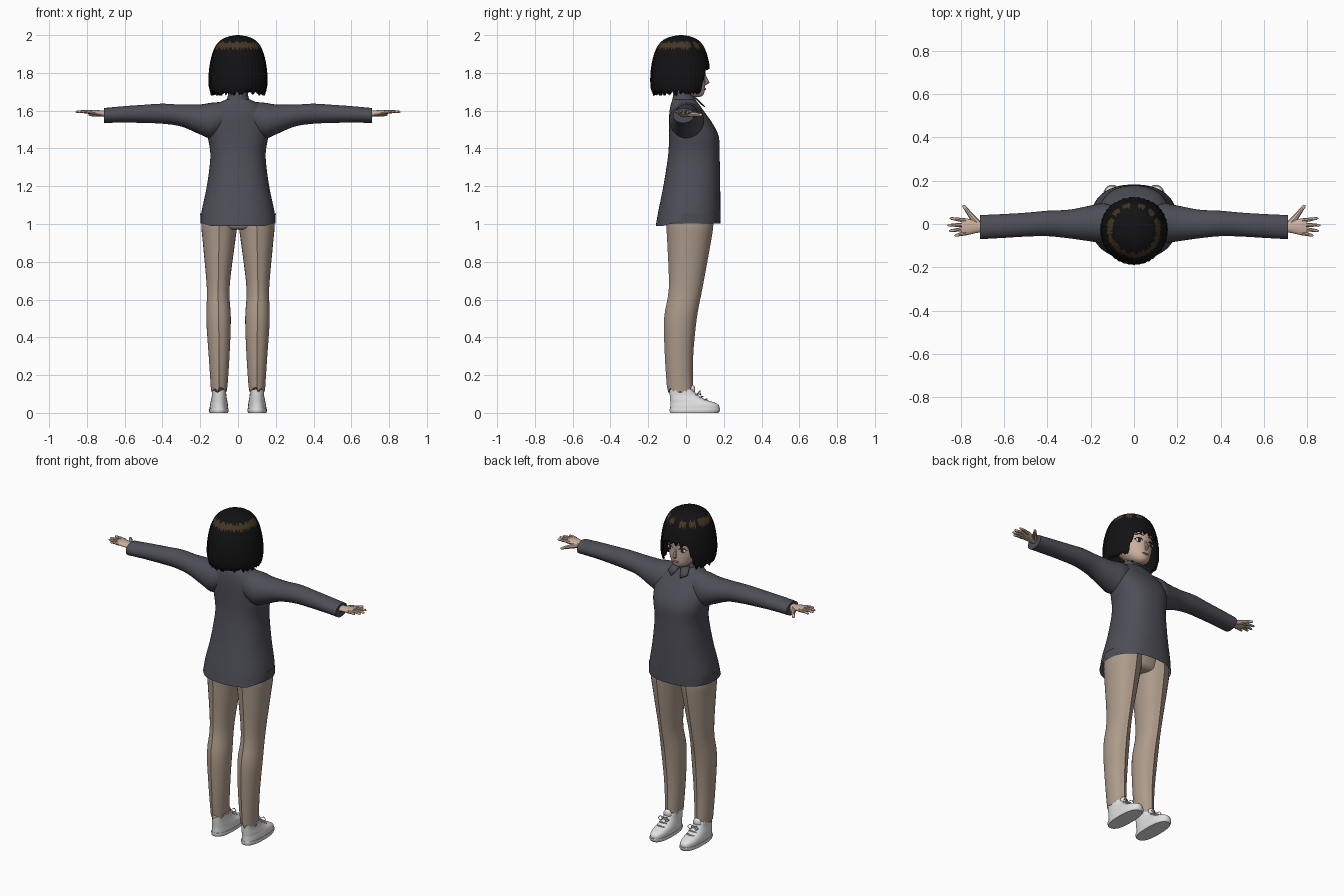
import bpy, bmesh, math, random
from mathutils import Vector

random.seed(4)
if "Cube" in bpy.data.objects:
    bpy.data.objects.remove(bpy.data.objects["Cube"], do_unlink=True)
parts = []


def material(name, r, g, b):
    m = bpy.data.materials.new(name)
    m.use_nodes = True
    m.diffuse_color = (r, g, b, 1)
    bsdf = next(n for n in m.node_tree.nodes if n.type == 'BSDF_PRINCIPLED')
    bsdf.inputs["Base Color"].default_value = (r, g, b, 1)
    bsdf.inputs["Roughness"].default_value = 0.8
    return m


BLACK = material("hair black", .006, .006, .007)
BROWN = material("hair highlight brown", .06, .037, .016)
SLATE = material("jacket slate", .075, .075, .095)
BEIGE = material("trouser beige", .42, .33, .26)
SKIN = material("skin", .60, .43, .34)
WHITE = material("shoe white", .76, .76, .76)
DARK = material("eye dark", .03, .02, .018)
LIP = material("lip pink", .45, .20, .17)


def finish(name, bm, mats, mirror=False, thick=0):
    bmesh.ops.recalc_face_normals(bm, faces=bm.faces)
    me = bpy.data.meshes.new(name)
    bm.to_mesh(me)
    bm.free()
    ob = bpy.data.objects.new(name, me)
    bpy.context.collection.objects.link(ob)
    for m in mats:
        me.materials.append(m)
    if thick:
        ob.modifiers.new("thickness", 'SOLIDIFY').thickness = thick
    if mirror:
        ob.modifiers.new("mirror", 'MIRROR').use_mirror_merge = False
    parts.append(ob)
    return ob


def smooth(rows, steps):
    """Catmull-Rom interpolation of the section rows."""
    out = []
    for i in range(len(rows) - 1):
        a, b, c, d = (rows[max(0, min(len(rows) - 1, i + k))] for k in (-1, 0, 1, 2))
        for s in range(steps):
            t = s / steps
            out.append([q + .5 * t * (r - p + t * (2*p - 5*q + 4*r - s4 + t * (3*(q - r) + s4 - p)))
                        for p, q, r, s4 in zip(a, b, c, d)])
    return out + [list(rows[-1])]


def bridge(bm, rings, caps=(True, True)):
    n = len(rings[0])
    for a, b in zip(rings, rings[1:]):
        for i in range(n):
            j = (i + 1) % n
            bm.faces.new((a[i], a[j], b[j], b[i]))
    for ring, cap in zip((rings[0], rings[-1]), caps):
        if cap:
            bm.faces.new(ring)


def loft(name, rows, mat, axis='Z', sides=32, power=2, steps=4, mirror=False,
         caps=(True, True), ridge=0, shape=None, thick=0):
    """Rows hold position, two low/high extents: (p, a0, a1, b0, b1)."""
    bm = bmesh.new()
    rings = []
    for k, (p, a0, a1, b0, b1) in enumerate(smooth(rows, steps)):
        ring = []
        for i in range(sides):
            c, s = math.cos(math.tau * i / sides), math.sin(math.tau * i / sides)
            u = math.copysign(abs(c) ** (2 / power), c) if abs(c) > 1e-6 else 0
            v = math.copysign(abs(s) ** (2 / power), s) if abs(s) > 1e-6 else 0
            a = (a0 + a1) / 2 + u * (a1 - a0) / 2
            b = (b0 + b1) / 2 + v * (b1 - b0) / 2
            if abs(s) > .999:
                b += math.copysign(ridge, s)
            co = Vector((a, b, p)) if axis == 'Z' else Vector((p, a, b))
            ring.append(bm.verts.new(shape(co, k) if shape else co))
        rings.append(ring)
    bridge(bm, rings, caps)
    return finish(name, bm, [mat], mirror, thick)


def tube(name, points, radii, mat, mirror=True):
    cu = bpy.data.curves.new(name, 'CURVE')
    cu.dimensions, cu.bevel_depth, cu.bevel_resolution = '3D', 1, 2
    cu.use_fill_caps = True
    sp = cu.splines.new('POLY')
    sp.points.add(len(points) - 1)
    for q, co, r in zip(sp.points, points, radii):
        q.co, q.radius = (*co, 1), r
    tmp = bpy.data.objects.new(name, cu)
    me = bpy.data.meshes.new_from_object(tmp)
    bm = bmesh.new()
    bm.from_mesh(me)
    bpy.data.objects.remove(tmp)
    bpy.data.meshes.remove(me)
    bpy.data.curves.remove(cu)
    for f in bm.faces:
        f.material_index = 0
    finish(name, bm, [mat], mirror)


def blob(name, loc, size, mat, mirror=False):
    bm = bmesh.new()
    bmesh.ops.create_uvsphere(bm, u_segments=16, v_segments=10, radius=1)
    for v in bm.verts:
        v.co = Vector(loc) + Vector(size) * v.co
    finish(name, bm, [mat], mirror)


# Trousers: two creased legs and the hips
loft("trouser_legs", [(.12, .057, .143, -.095, .033), (.3, .045, .155, -.107, .033),
     (.5, .038, .168, -.111, .052), (.66, .045, .165, -.086, .082), (.9, .016, .186, -.094, .126),
     (1.0, .003, .194, -.1, .14), (1.1, 0, .18, -.1, .14)], BEIGE, mirror=True, ridge=.005,
     shape=lambda co, k: co + Vector((0, 0, random.uniform(-.015, .02) if k == 0 else 0)))
loft("hips", [(.97, -.1, .1, -.06, .09), (1.0, -.17, .17, -.09, .125), (1.15, -.15, .15, -.09, .14)], BEIGE)


# Jacket body with stepped side vents in the hem
def hem(co, k):
    if k == 0:
        if -.02 < co.y < .1:
            co.z = 1.055
        elif co.y <= -.02:
            co.z = .99 + max(0, co.y + .12) * .3
        else:
            co.z = 1.005
    return co


loft("jacket_body", [(.99, -.2, .2, -.16, .182), (1.07, -.192, .192, -.146, .182),
     (1.2, -.165, .165, -.12, .181), (1.36, -.146, .146, -.095, .178), (1.46, -.16, .16, -.09, .174),
     (1.53, -.165, .165, -.09, .142), (1.59, -.15, .15, -.088, .1), (1.635, -.11, .11, -.08, .068),
     (1.66, -.062, .062, -.07, .045)],
     SLATE, sides=72, power=2.35, caps=(False, True), shape=hem)

# Sleeves, cuffs and collar
loft("sleeves", [(.06, -.075, .075, 1.5, 1.648), (.14, -.088, .095, 1.455, 1.642),
     (.2, -.08, .085, 1.474, 1.633), (.3, -.066, .066, 1.516, 1.632), (.4, -.056, .061, 1.531, 1.637),
     (.5, -.058, .052, 1.535, 1.631), (.6, -.064, .046, 1.537, 1.624), (.71, -.07, .041, 1.535, 1.614)],
     SLATE, axis='X', mirror=True)
loft("collar", [(1.64, -.07, .07, -.078, .06), (1.67, -.056, .056, -.07, .045),
     (1.695, -.052, .052, -.066, .035)], SLATE, caps=(False, False), thick=.004)
bm = bmesh.new()
bm.faces.new([bm.verts.new(c) for c in
              ((.004, .056, 1.66), (.05, .035, 1.675), (.065, .075, 1.635), (.03, .098, 1.618))])
finish("collar_points", bm, [SLATE], True, .006)

# Hands
loft("palms", [(.69, -.037, .012, 1.562, 1.6), (.73, -.042, .016, 1.572, 1.602),
     (.77, -.051, .025, 1.579, 1.604), (.795, -.05, .026, 1.583, 1.603)],
     SKIN, axis='X', sides=20, mirror=True)
for name, y0, x1, y1 in (("little_fingers", -.042, .828, -.053), ("ring_fingers", -.023, .853, -.031),
                         ("middle_fingers", -.003, .86, -.006), ("index_fingers", .016, .85, .026)):
    tube(name, [(.775, y0, 1.592), ((.775 + x1) / 2, (y0 + y1) / 2, 1.595), (x1 - .006, y1, 1.594), (x1, y1, 1.594)],
         (.010, .0085, .006, .002), SKIN)
tube("thumbs", [(.715, 0, 1.584), (.745, .03, 1.582), (.768, .06, 1.58), (.786, .083, 1.578), (.789, .087, 1.578)],
     (.014, .014, .010, .007, .002), SKIN)

# Shoes with soles, tongues and laces
loft("shoe_soles", [(0, .053, .15, -.083, .172), (.012, .049, .153, -.087, .18), (.022, .05, .152, -.086, .18)],
     WHITE, power=2.5, mirror=True, steps=2)
loft("shoe_uppers", [(.02, .052, .15, -.084, .176), (.04, .053, .149, -.083, .174), (.055, .055, .146, -.083, .15),
     (.07, .058, .143, -.084, .105), (.095, .062, .138, -.086, .062), (.125, .062, .138, -.087, .037)],
     WHITE, power=2.4, mirror=True)
for i in range(3):
    y, z = .066 + i * .022, .101 - i * .014
    tube("laces", [(.075, y - .012, z - .004), (.1, y, z), (.125, y - .012, z - .004)], (.004,) * 3, WHITE)
for sx in (-1, 1):
    tube("lace_bows", [(.1, .062, .105), (.1 + .022 * sx, .075, .118), (.1 + .036 * sx, .075, .103),
         (.1 + .02 * sx, .08, .094), (.1, .062, .105)], (.0025,) * 5, WHITE)
blob("shoe_tongues", (.1, .035, .122), (.026, .014, .025), WHITE, True)

# Neck, head and face
loft("neck", [(1.62, -.05, .05, -.06, .04), (1.75, -.045, .045, -.055, .035)], SKIN, sides=24, steps=2)
loft("head", [(1.672, -.018, .018, .03, .074), (1.682, -.04, .04, .005, .09), (1.705, -.064, .064, -.035, .099),
     (1.745, -.085, .085, -.08, .102), (1.79, -.1, .1, -.11, .102), (1.84, -.105, .105, -.125, .107),
     (1.9, -.09, .09, -.115, .1), (1.945, -.055, .055, -.075, .06)], SKIN)
tube("nose", [(0, .098, 1.79), (0, .107, 1.765), (0, .114, 1.75), (0, .1, 1.738)],
     (.006, .009, .011, .006), SKIN, False)
blob("lips", (0, .099, 1.714), (.021, .007, .0055), LIP)
blob("ears", (.1, -.01, 1.77), (.012, .02, .032), SKIN, True)
blob("eye_whites", (.042, .09, 1.788), (.021, .007, .012), WHITE, True)
blob("irises", (.042, .094, 1.788), (.010, .005, .012), DARK, True)
tube("upper_lashes", [(.018, .098, 1.79), (.03, .099, 1.8), (.048, .094, 1.802), (.066, .082, 1.791)],
     (.002, .003, .003, .002), DARK)
tube("eyebrows", [(.018, .105, 1.822), (.04, .1, 1.828), (.066, .085, 1.82)], (.002, .004, .002), DARK)

# Bobbed hair: ribbed shell, short fringe at +y, ragged ends, highlight band
PROFILE = ((1.6, .86), (1.69, .92), (1.72, .985), (1.76, 1), (1.81, .985), (1.86, .94), (1.9, .875),
           (1.93, .80), (1.95, .73), (1.97, .62), (1.985, .46), (1.995, .26), (2.0, .05))


def hair_radius(z):
    for (z0, r0), (z1, r1) in zip(PROFILE, PROFILE[1:]):
        if z <= z1:
            return r0 + (r1 - r0) * (z - z0) / (z1 - z0)
    return PROFILE[-1][1]


N = 120
ends = []
for i in range(N):
    off = abs((i / N * 360 + 180) % 360 - 180)
    t = max(0, min(1, (off - 32) / 16))
    ends.append(1.825 - .135 * t + random.uniform(-.012, .012) + (.01 if i % 4 == 0 else 0))
rings = []
bm = bmesh.new()
TOP = (2.0, 1.995, 1.985, 1.975, 1.966, 1.957, 1.947, 1.935, 1.925, 1.9, 1.875)
for k in range(len(TOP) + 8):
    ring = []
    for i in range(N):
        a = math.tau * i / N
        z = TOP[k] if k < len(TOP) else TOP[-1] + (ends[i] - TOP[-1]) * (k - len(TOP) + 1) / 8
        r = hair_radius(z) * (1 + (.012 if i % 3 == 0 else -.004))
        ry = .155 if math.cos(a) > 0 else .162
        ring.append(bm.verts.new((.155 * r * math.sin(a), -.026 + ry * r * math.cos(a), z)))
    rings.append(ring)
bridge(bm, rings, (True, False))
low = [random.uniform(1.922, 1.938) for i in range(N)]
high = [random.uniform(1.955, 1.968) for i in range(N)]
for f in bm.faces:
    c = f.calc_center_median()
    i = int((math.atan2(c.x, c.y + .026) % math.tau) / math.tau * N) % N
    gap = c.y > .02 and (i // 3) % 3 == 0
    f.material_index = int(low[i] < c.z < high[i] and not gap)
finish("hair", bm, [BLACK, BROWN], thick=.01)

# Smooth shading with sharp edges kept
bpy.ops.object.select_all(action='DESELECT')
for ob in parts:
    ob.select_set(True)
bpy.context.view_layer.objects.active = parts[0]
bpy.ops.object.shade_smooth_by_angle(angle=math.radians(40))
